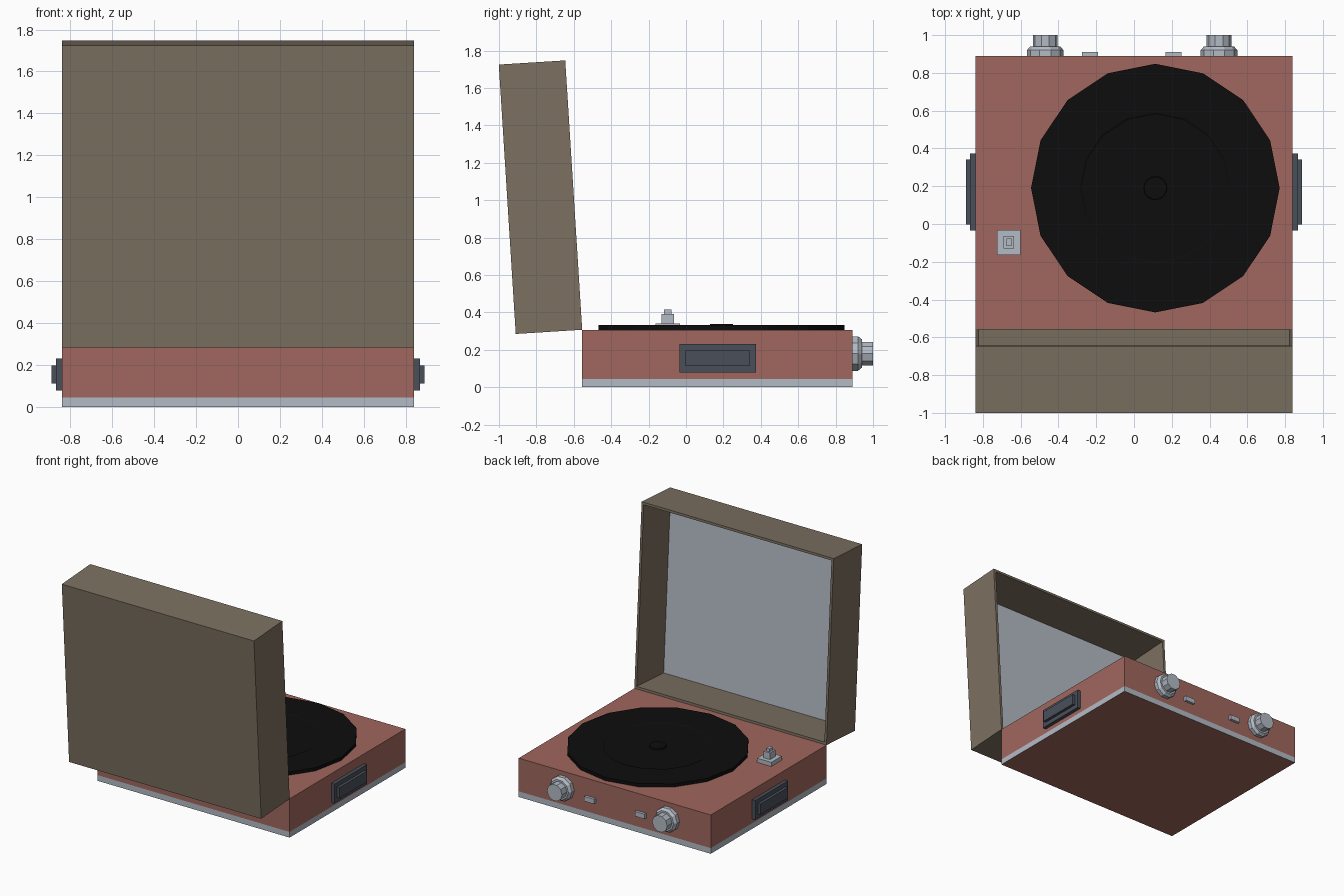
import bpy, bmesh, math
from mathutils import Matrix, Vector

if "Cube" in bpy.data.objects:
    bpy.data.objects.remove(bpy.data.objects["Cube"])


def material(name, rgb):
    m = bpy.data.materials.new(name)
    m.diffuse_color = (*rgb, 1)
    m.use_nodes = True
    m.node_tree.nodes["Principled BSDF"].inputs["Base Color"].default_value = m.diffuse_color
    return m


RED = material("dusty red", (0.352, 0.136, 0.112))
BROWN = material("taupe brown", (0.202, 0.162, 0.120))
SILVER = material("silver grey", (0.456, 0.497, 0.558))
SLATE = material("dark slate", (0.068, 0.080, 0.102))
BLACK = material("vinyl black", (0.004, 0.004, 0.004))


def finish(name, bm, *mats):
    bmesh.ops.recalc_face_normals(bm, faces=bm.faces)
    me = bpy.data.meshes.new(name)
    bm.to_mesh(me)
    bm.free()
    for m in mats:
        me.materials.append(m)
    ob = bpy.data.objects.new(name, me)
    bpy.context.collection.objects.link(ob)
    return ob


def add_box(bm, x, y, z):
    """Box from (min, max) ranges."""
    size = [b - a for a, b in (x, y, z)]
    mid = [(a + b) / 2 for a, b in (x, y, z)]
    mat = Matrix.Translation(mid) @ Matrix.Diagonal((*size, 1))
    bmesh.ops.create_cube(bm, size=1, matrix=mat)


def lathe(name, profile, sides, loc, mat, axis='Z'):
    """Revolved (radius, height) profile, capped at both ends."""
    bm = bmesh.new()
    rings = [[bm.verts.new((r * math.cos(2 * math.pi * i / sides),
                            r * math.sin(2 * math.pi * i / sides), h))
              for i in range(sides)] for r, h in profile]
    for a, b in zip(rings, rings[1:]):
        for i in range(sides):
            j = (i + 1) % sides
            bm.faces.new((a[i], a[j], b[j], b[i]))
    bm.faces.new(rings[0])
    bm.faces.new(rings[-1])
    if axis == 'Y':
        bm.transform(Matrix.Rotation(-math.pi / 2, 4, 'X'))
    ob = finish(name, bm, mat)
    ob.location = loc
    return ob


# Case: red box with a silver band around the bottom edge
bm = bmesh.new()
add_box(bm, (-0.84, 0.84), (-0.555, 0.89), (0, 0.307))
bmesh.ops.bisect_plane(bm, geom=bm.verts[:] + bm.edges[:] + bm.faces[:],
                       plane_co=(0, 0, 0.045), plane_no=(0, 0, 1))
for f in bm.faces:
    f.material_index = int(0.01 < f.calc_center_median().z < 0.045)
finish("case", bm, RED, SILVER)

# Lid: hollow tray hinged at the case edge, silver lining inside
bm = bmesh.new()
add_box(bm, (-0.84, 0.84), (-0.356, 0), (0, 1.443))
bm.normal_update()
opening = max(bm.faces, key=lambda f: f.normal.y)
bmesh.ops.inset_region(bm, faces=[opening], thickness=0.027)
walls = bmesh.ops.extrude_discrete_faces(bm, faces=[opening])
lining = walls["faces"][0]
bmesh.ops.translate(bm, verts=lining.verts, vec=Vector((0, -0.338, 0)))
lining.material_index = 1
lid = finish("lid", bm, BROWN, SILVER)
lid.location = (0, -0.555, 0.307)
lid.rotation_euler.x = math.radians(3.6)

# Record: shallow recessed label and a raised spindle hub
lathe("record", [(0.658, 0.305), (0.658, 0.333), (0.40, 0.333), (0.39, 0.327),
                 (0.062, 0.327), (0.06, 0.339)], 16, (0.113, 0.19, 0), BLACK)

# Arm rest: three stacked blocks
bm = bmesh.new()
for hx, hy, z in ((0.062, 0.066, (0.305, 0.34)), (0.028, 0.033, (0.34, 0.392)),
                  (0.014, 0.02, (0.392, 0.416))):
    add_box(bm, (-0.662 - hx, -0.662 + hx), (-0.097 - hy, -0.097 + hy), z)
finish("arm_rest", bm, SILVER)

# Side speaker plates with raised centres
for side, name in ((1, "right_side_plate"), (-1, "left_side_plate")):
    bm = bmesh.new()
    add_box(bm, (0.83, 0.868), (-0.034, 0.373), (0.078, 0.231))
    add_box(bm, (0.868, 0.89), (-0.002, 0.341), (0.113, 0.197))
    for v in bm.verts:
        v.co.x *= side
    finish(name, bm, SLATE)

# Control knobs and push buttons
for x, name in ((-0.47, "left_knob"), (0.45, "right_knob")):
    lathe(name, [(0.097, 0), (0.097, 0.03), (0.08, 0.05), (0.066, 0.05), (0.066, 0.11)],
          10, (x, 0.89, 0.18), SILVER, 'Y')
for x, name in ((-0.233, "left_button"), (0.209, "right_button")):
    bm = bmesh.new()
    add_box(bm, (x - 0.043, x + 0.043), (0.88, 0.911), (0.132, 0.17))
    finish(name, bm, SILVER)
